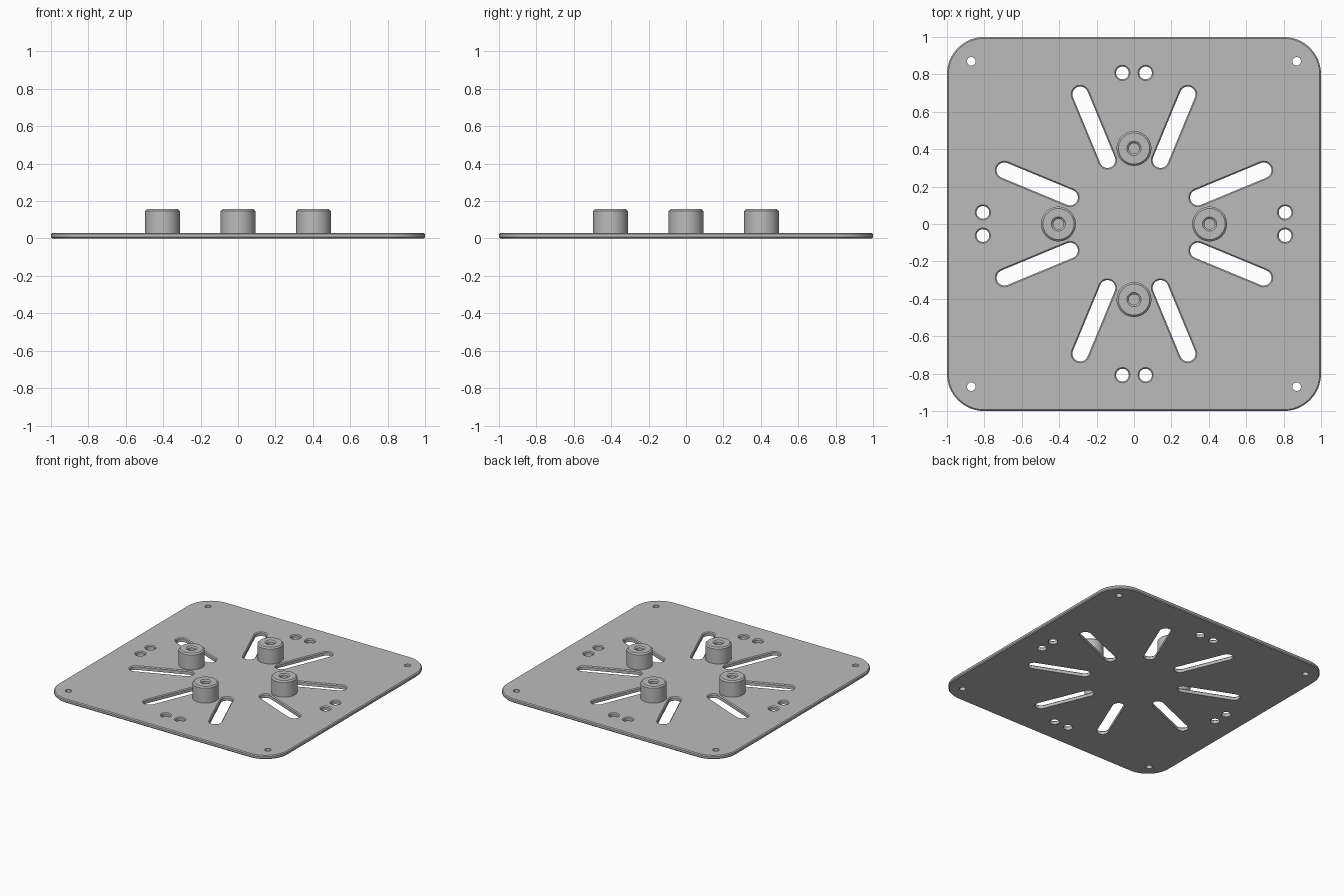
import bpy, bmesh, math
from mathutils import Vector, Matrix

cube = bpy.data.objects.get("Cube")
if cube:
    bpy.data.objects.remove(cube, do_unlink=True)

THICK = 0.03
CHAMFER = 0.007

grey = bpy.data.materials.new("plain grey")
grey.use_nodes = True
colour = (0.5, 0.5, 0.5, 1)
grey.diffuse_color = colour
grey.node_tree.nodes["Principled BSDF"].inputs["Base Color"].default_value = colour


def outline(centres, radius, steps):
    """Convex outline: an arc round each centre, given counter-clockwise."""
    count = len(centres)
    sweep = math.tau / count
    points = []
    for i, (x, y) in enumerate(centres):
        for s in range(steps + 1):
            if count == 1 and s == steps:
                break
            a = i * sweep + sweep * s / steps
            points.append((x + radius * math.cos(a), y + radius * math.sin(a)))
    return points


def loft(bm, centres, radius, layers, steps, matrix=Matrix()):
    """Stack offset outlines given as (height, offset), capped at both ends."""
    rings = [[bm.verts.new(matrix @ Vector((x, y, z)))
              for x, y in outline(centres, radius + offset, steps)]
             for z, offset in layers]
    for low, high in zip(rings, rings[1:]):
        for i in range(len(low)):
            j = (i + 1) % len(low)
            bm.faces.new((low[i], low[j], high[j], high[i]))
    bm.faces.new(rings[0][::-1])
    bm.faces.new(rings[-1])


def finish(bm, name):
    bmesh.ops.recalc_face_normals(bm, faces=bm.faces)
    mesh = bpy.data.meshes.new(name)
    bm.to_mesh(mesh)
    bm.free()
    mesh.materials.append(grey)
    obj = bpy.data.objects.new(name, mesh)
    bpy.context.collection.objects.link(obj)
    return obj


def smooth(obj):
    bpy.ops.object.select_all(action="DESELECT")
    obj.select_set(True)
    bpy.context.view_layer.objects.active = obj
    bpy.ops.object.shade_smooth_by_angle(angle=math.radians(30))


# Base plate with rounded corners and chamfered rim
bm = bmesh.new()
c = 0.8
loft(bm, [(c, c), (-c, c), (-c, -c), (c, -c)], 1 - c,
     [(0, -CHAMFER), (CHAMFER, 0), (THICK - CHAMFER, 0), (THICK, -CHAMFER)], 16)
plate = finish(bm, "base_plate")

# Cutters for slots, paired holes and corner holes
bm = bmesh.new()
straight = [(-0.02, 0), (0.05, 0)]
flared = [(-0.02, 0), (THICK - CHAMFER, 0), (THICK, CHAMFER), (0.05, CHAMFER)]
for k in range(4):
    turn = Matrix.Rotation(k * math.pi / 2, 4, "Z")
    for side in (-1, 1):
        # Radial slot, its long axis turned onto y
        spoke = turn @ Matrix.Rotation(side * math.pi / 8, 4, "Z")
        loft(bm, [(0, 0.75), (0, 0.37)], 0.042, flared, 16, spoke)
        loft(bm, [(side * 0.062, 0.808)], 0.034, flared, 32, turn)
    loft(bm, [(0.87, 0.87)], 0.023, straight, 24, turn)
cutter = finish(bm, "hole_cutter")
cutter.hide_render = True

cut = plate.modifiers.new("holes", "BOOLEAN")
cut.operation = "DIFFERENCE"
cut.solver = "EXACT"
cut.object = cutter
bpy.context.view_layer.objects.active = plate
bpy.ops.object.modifier_apply(modifier=cut.name)
bpy.data.objects.remove(cutter, do_unlink=True)
smooth(plate)

# Standoffs with chamfered tops and blind countersunk holes
for k, name in enumerate(("right", "front", "left", "back")):
    bm = bmesh.new()
    a = math.pi + k * math.pi / 2
    place = Matrix.Translation((0.404 * math.cos(a), 0.404 * math.sin(a), 0))
    r = 0.093
    loft(bm, [(0, 0)], r,
         [(0.025, 0), (0.147, 0), (0.157, -0.01), (0.157, 0.038 - r),
          (0.148, 0.028 - r), (0.05, 0.028 - r)], 48, place)
    smooth(finish(bm, name + "_standoff"))
